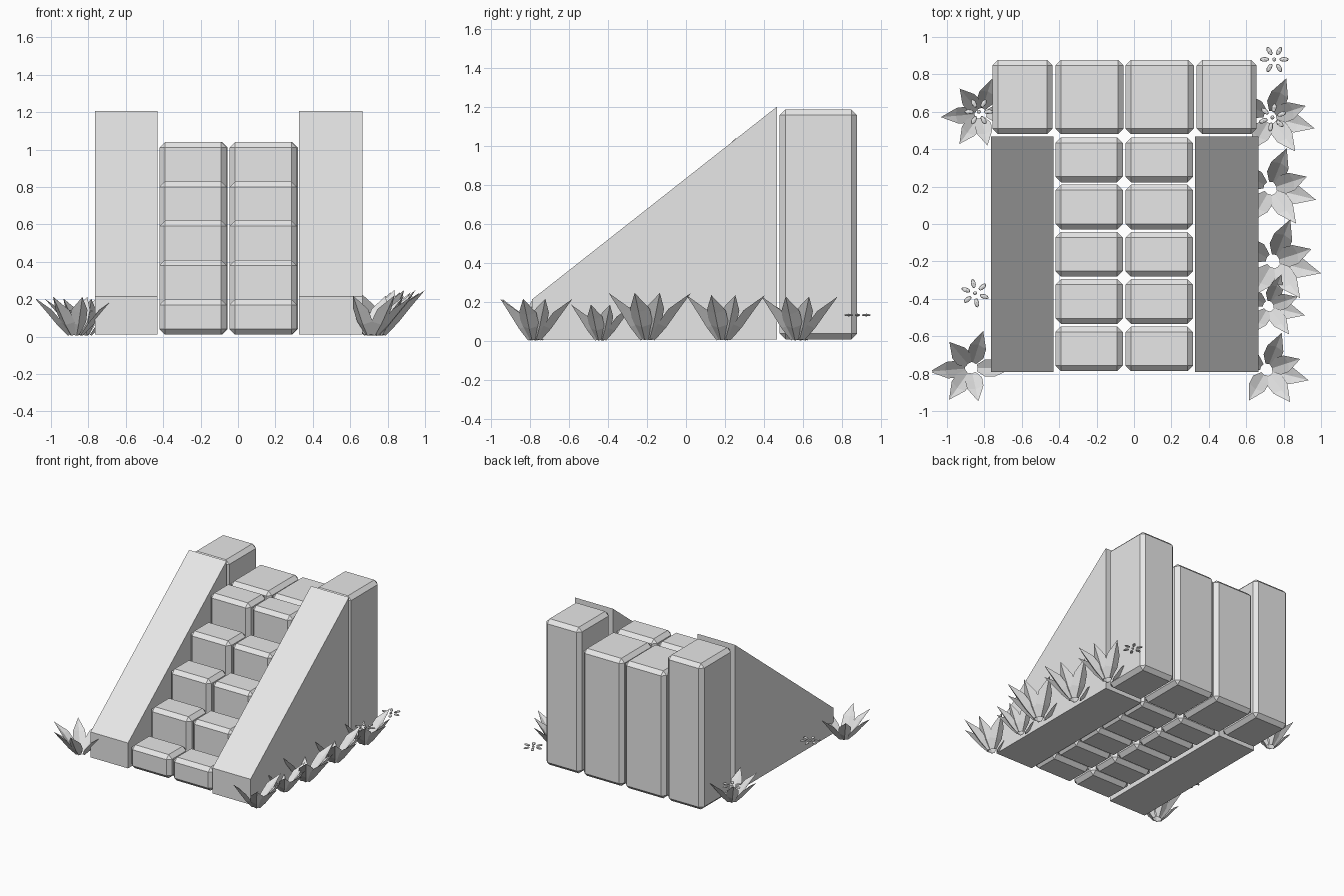
import bpy, bmesh
from math import radians, sin, cos
from mathutils import Matrix, Vector

cube = bpy.data.objects.get("Cube")
if cube:
    bpy.data.objects.remove(cube, do_unlink=True)

stone = bpy.data.materials.new("pale grey")
stone.use_nodes = True
GREY = (0.8, 0.8, 0.8, 1)
stone.diffuse_color = GREY
stone.node_tree.nodes["Principled BSDF"].inputs["Base Color"].default_value = GREY


def make_object(name, bm):
    bmesh.ops.recalc_face_normals(bm, faces=bm.faces)
    mesh = bpy.data.meshes.new(name)
    bm.to_mesh(mesh)
    bm.free()
    mesh.materials.append(stone)
    obj = bpy.data.objects.new(name, mesh)
    bpy.context.collection.objects.link(obj)
    return obj


def block(name, x, y, top, bevel=0.03):
    """Chamfered stone block standing on the ground, x and y are ranges."""
    low = Vector((x[0], y[0], 0.01))
    high = Vector((x[1], y[1], top))
    bm = bmesh.new()
    bmesh.ops.create_cube(bm, size=1)
    for v in bm.verts:
        v.co = (low + high) / 2 + v.co * (high - low)
    bmesh.ops.bevel(bm, geom=bm.edges[:], offset=bevel, segments=1, affect='EDGES')
    make_object(name, bm)


def rail(name, x0, x1):
    """Side wall: a sloped profile pushed across x."""
    profile = [(-0.79, 0.01), (0.468, 0.01), (0.468, 1.205), (-0.79, 0.215)]
    bm = bmesh.new()
    face = bm.faces.new([bm.verts.new((x0, y, z)) for y, z in profile])
    side = bmesh.ops.extrude_face_region(bm, geom=[face])
    moved = [g for g in side["geom"] if isinstance(g, bmesh.types.BMVert)]
    bmesh.ops.translate(bm, verts=moved, vec=(x1 - x0, 0, 0))
    make_object(name, bm)


def add_leaf(bm, centre, angle, size, lean):
    """Pointed, folded leaf made of four-sided rings."""
    out = Vector((cos(angle), sin(angle), 0))
    across = Vector((-sin(angle), cos(angle), 0))
    under = (out - Vector((0, 0, 0.7))).normalized()
    # distance outward, height, half width
    sections = [(0.03, 0.012, 0.02), (0.075, 0.085, 0.05), (0.13, 0.155, 0.048)]
    rings = []
    for reach, height, width in sections:
        mid = centre + (out * reach * lean + Vector((0, 0, height))) * size
        points = [mid + across * width * size, mid + under * width * 0.6 * size,
                  mid - across * width * size, mid + under * width * 0.3 * size]
        for p in points:
            p.z = max(p.z, 0)
        rings.append([bm.verts.new(p) for p in points])
    tip = bm.verts.new(centre + (out * 0.225 * lean + Vector((0, 0, 0.23))) * size)
    bm.faces.new(rings[0])
    for a, b in zip(rings, rings[1:]):
        for i in range(4):
            j = (i + 1) % 4
            bm.faces.new((a[i], a[j], b[j], b[i]))
    for i in range(4):
        bm.faces.new((rings[-1][i], rings[-1][(i + 1) % 4], tip))


def plant(name, x, y, angles, size):
    bm = bmesh.new()
    for i, a in enumerate(angles):
        add_leaf(bm, Vector((x, y, 0)), radians(a), size, (1.0, 0.88, 1.08)[i % 3])
    make_object(name, bm)


def flower(name, x, y, turn):
    """Six flat petals around a small heart."""
    bm = bmesh.new()
    place = Matrix.Translation((x, y, 0.135))
    for i in range(6):
        spin = Matrix.Rotation(radians(turn + 60 * i), 4, 'Z')
        shape = Matrix.Translation((0.052, 0, 0)) @ Matrix.Diagonal((0.028, 0.014, 0.007, 1))
        bmesh.ops.create_icosphere(bm, subdivisions=1, radius=1, matrix=place @ spin @ shape)
    heart = Matrix.Diagonal((0.012, 0.012, 0.008, 1))
    bmesh.ops.create_icosphere(bm, subdivisions=1, radius=1, matrix=place @ heart)
    make_object(name, bm)


# Side walls
rail("right_rail", -0.765, -0.43)
rail("left_rail", 0.325, 0.665)

# Steps, two columns rising to the back
columns = {"right": (-0.42, -0.06), "left": (-0.045, 0.315)}
for row in range(5):
    y0 = -0.787 + 0.2525 * row
    for side, span in columns.items():
        block(f"{side}_step_{row + 1}", span, (y0, y0 + 0.24), 0.2 + 0.21 * row)

# Back blocks and corner posts
back = (0.48, 0.878)
for side, span in columns.items():
    block(f"{side}_back_block", (span[0], span[1] + 0.005), back, 1.04)
block("right_post", (-0.757, -0.435), back, 1.19)
block("left_post", (0.335, 0.655), back, 1.19)

# Plants along both sides
left_fan = (68, 18, -14, -54, 240, 150)
right_fan = (72, 130, 185, 235, 282, 0)
for i, (x, y, size) in enumerate([(0.71, -0.78, 0.95), (0.72, -0.44, 0.82),
                                  (0.745, -0.2, 1.08), (0.73, 0.19, 1.03),
                                  (0.73, 0.57, 1.0)]):
    plant(f"left_plant_{i + 1}", x, y, left_fan, size)
plant("right_front_plant", -0.87, -0.77, right_fan, 0.92)
plant("right_back_plant", -0.82, 0.59, right_fan, 0.88)

# Flowers
for i, (x, y) in enumerate([(0.75, 0.88), (0.74, 0.57), (-0.85, -0.37), (-0.83, 0.6)]):
    flower(f"flower_{i + 1}", x, y, 20 * i)
